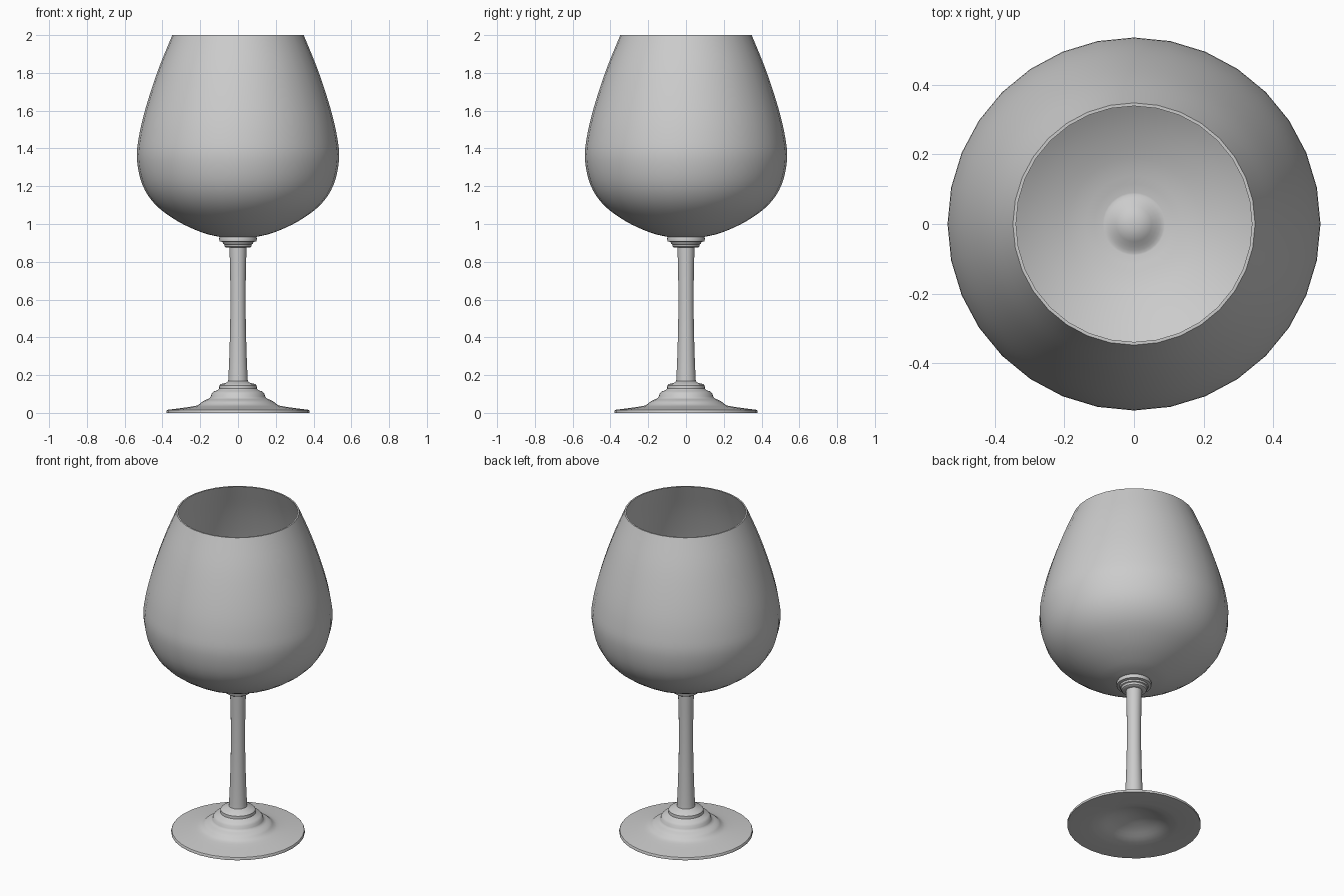
import bpy
import bmesh
import math
from mathutils import Vector

SIDES = 32

cube = bpy.data.objects.get("Cube")
if cube:
    bpy.data.objects.remove(cube, do_unlink=True)

# Single pale grey material
grey = bpy.data.materials.new("pale grey")
grey.use_nodes = True
colour = (0.6, 0.6, 0.6, 1)
grey.diffuse_color = colour
grey.node_tree.nodes["Principled BSDF"].inputs["Base Color"].default_value = colour


def smooth_curve(points, steps=4):
    """Pass a rounded curve through (radius, height) points."""
    pts = [Vector(p) for p in points]
    pts = [2 * pts[0] - pts[1]] + pts + [2 * pts[-1] - pts[-2]]
    out = []
    for a, b, c, d in zip(pts, pts[1:], pts[2:], pts[3:]):
        for i in range(steps):
            t = i / steps
            out.append(b + 0.5 * t * (c - a + t * (2 * a - 5 * b + 4 * c - d
                                                 + t * (3 * b - 3 * c + d - a))))
    return out + [pts[-2]]


def lathe(name, profile, angle=40):
    """Turn a profile around the vertical axis."""
    bm = bmesh.new()
    verts = [bm.verts.new((max(r, 0), 0, z)) for r, z in profile]
    edges = [bm.edges.new(pair) for pair in zip(verts, verts[1:])]
    bmesh.ops.spin(bm, geom=verts + edges, axis=(0, 0, 1), cent=(0, 0, 0),
                   angle=math.tau, steps=SIDES, use_merge=True)
    bmesh.ops.remove_doubles(bm, verts=bm.verts, dist=0.0002)
    bmesh.ops.recalc_face_normals(bm, faces=bm.faces)
    mesh = bpy.data.meshes.new(name)
    bm.to_mesh(mesh)
    bm.free()
    mesh.materials.append(grey)
    obj = bpy.data.objects.new(name, mesh)
    bpy.context.collection.objects.link(obj)
    bpy.ops.object.select_all(action="DESELECT")
    obj.select_set(True)
    bpy.context.view_layer.objects.active = obj
    bpy.ops.object.shade_smooth_by_angle(angle=math.radians(angle))
    return obj


# Bowl: outer wall, thin rim, inner wall and a small raised bump in the floor
outer = smooth_curve([(0.09, 0.93), (0.19, 0.955), (0.32, 1.015), (0.435, 1.1),
                      (0.505, 1.205), (0.535, 1.34), (0.525, 1.46),
                      (0.49, 1.61), (0.425, 1.81), (0.348, 2)])
inner = smooth_curve([(0.339, 2), (0.415, 1.81), (0.48, 1.61), (0.515, 1.46),
                      (0.525, 1.34), (0.495, 1.21), (0.428, 1.11),
                      (0.315, 1.027), (0.19, 0.968), (0.09, 0.943)])
bump = smooth_curve([(0.085, 0.943), (0.065, 0.952), (0.035, 0.972), (0, 0.978)], 2)
lathe("bowl", [(0, 0.93)] + outer + inner + bump)

# Stem: stepped collar under the bowl and a slender waisted shaft
shaft = smooth_curve([(0.045, 0.875), (0.041, 0.7), (0.041, 0.5),
                      (0.046, 0.3), (0.052, 0.165)])
collar = [(0, 0.935), (0.095, 0.935), (0.1, 0.925), (0.098, 0.908),
          (0.082, 0.905), (0.079, 0.895), (0.073, 0.892), (0.07, 0.88),
          (0.063, 0.875)]
lathe("stem", collar + shaft + [(0.055, 0.14), (0, 0.14)])

# Foot: stacked rounded rings flowing into a thin disc, hollowed underneath
rings = [(0, 0.168), (0.052, 0.168), (0.065, 0.158), (0.09, 0.153),
         (0.099, 0.145), (0.1, 0.128), (0.108, 0.12), (0.128, 0.114),
         (0.14, 0.102), (0.144, 0.086)]
flare = smooth_curve([(0.15, 0.077), (0.185, 0.062), (0.205, 0.046),
                      (0.24, 0.034), (0.375, 0.016)], 3)
hollow = smooth_curve([(0.25, 0), (0.19, 0.012), (0.12, 0.04), (0.05, 0.058),
                       (0, 0.062)], 3)
lathe("foot", rings + flare + [(0.378, 0.012), (0.378, 0)] + hollow)
